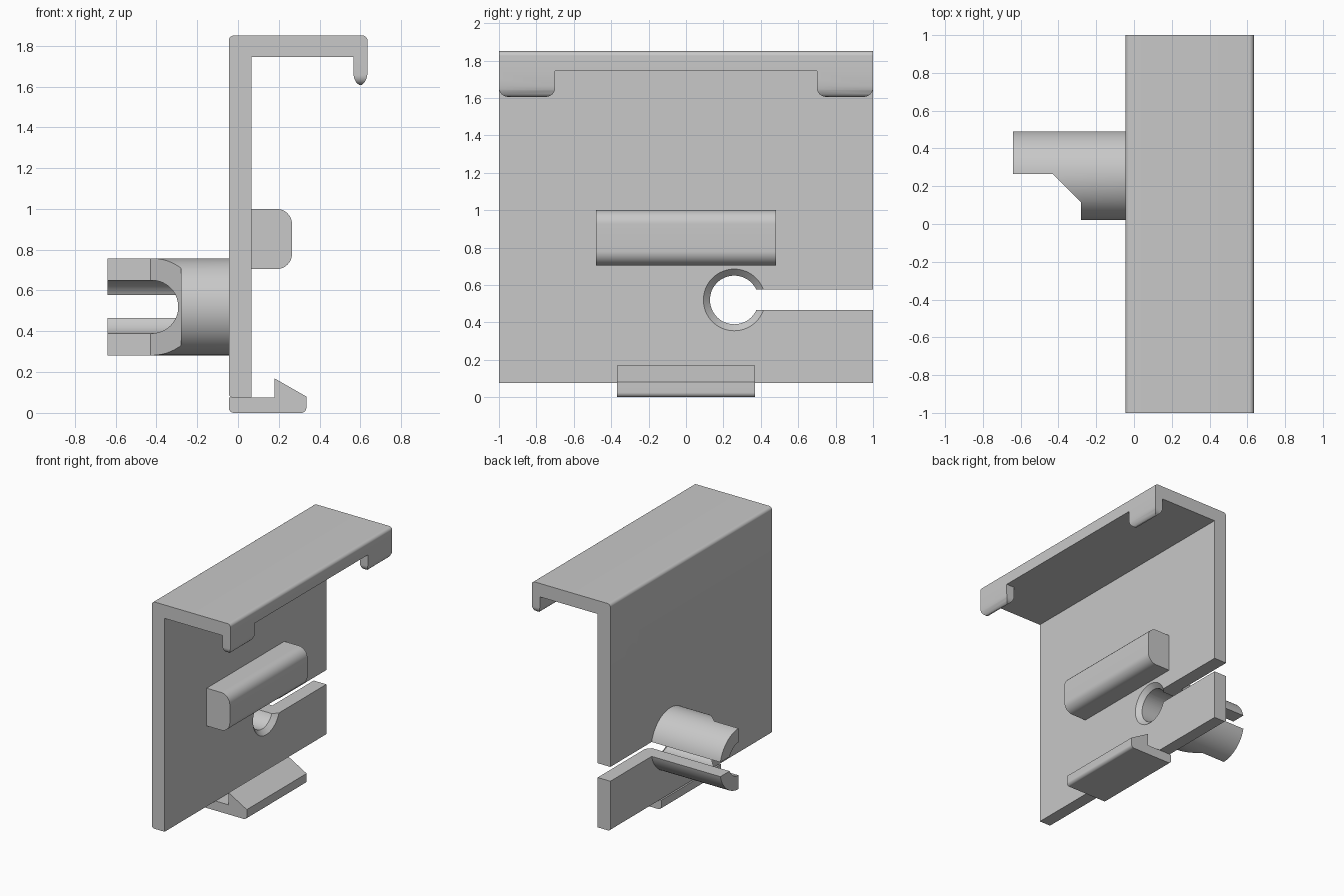
import bpy, bmesh, math
from mathutils import Vector, Matrix

old = bpy.data.objects.get("Cube")
if old:
    bpy.data.objects.remove(old, do_unlink=True)

GREY = (0.58, 0.58, 0.58, 1)
mat = bpy.data.materials.new("plain grey")
mat.use_nodes = True
mat.diffuse_color = GREY
mat.node_tree.nodes["Principled BSDF"].inputs["Base Color"].default_value = GREY


def finish(name, bm):
    bmesh.ops.recalc_face_normals(bm, faces=bm.faces)
    mesh = bpy.data.meshes.new(name)
    bm.to_mesh(mesh)
    bm.free()
    mesh.materials.append(mat)
    ob = bpy.data.objects.new(name, mesh)
    bpy.context.collection.objects.link(ob)
    return ob


def rounded(points, steps=8):
    """Outline from (u, v) or (u, v, radius) corners, filleted where a radius is given."""
    out = []
    for i, p in enumerate(points):
        c = Vector(p[:2])
        if len(p) < 3:
            out.append(c)
            continue
        r = p[2]
        a = (Vector(points[i - 1][:2]) - c).normalized()
        b = (Vector(points[(i + 1) % len(points)][:2]) - c).normalized()
        half = a.angle(b) / 2
        centre = c + (a + b).normalized() * r / math.sin(half)
        start = c + a * r / math.tan(half) - centre
        end = c + b * r / math.tan(half) - centre
        for k in range(steps + 1):
            spoke = start.lerp(end, k / steps).normalized()
            out.append(centre + spoke * r)
    return out


def prism(name, points, axis, lo, hi):
    """Extrude an outline along one axis."""
    place = {"X": lambda u, v, d: (d, u, v),
             "Y": lambda u, v, d: (u, d, v),
             "Z": lambda u, v, d: (u, v, d)}[axis]
    bm = bmesh.new()
    face = bm.faces.new([bm.verts.new(place(u, v, lo)) for u, v in rounded(points)])
    new = bmesh.ops.extrude_face_region(bm, geom=[face])["geom"]
    shift = Vector(place(0, 0, hi - lo))
    bmesh.ops.translate(bm, vec=shift, verts=[v for v in new if isinstance(v, bmesh.types.BMVert)])
    return finish(name, bm)


def box(name, x0, x1, y0, y1, z0, z1):
    return prism(name, [(x0, z0), (x1, z0), (x1, z1), (x0, z1)], "Y", y0, y1)


def barrel(name, r0, r1, x0, x1):
    """Cylinder or cone along x on the socket axis."""
    bm = bmesh.new()
    bmesh.ops.create_cone(bm, cap_ends=True, segments=64, radius1=r0, radius2=r1, depth=x1 - x0,
                          matrix=Matrix.Translation(((x0 + x1) / 2, SOCKET_Y, SOCKET_Z))
                          @ Matrix.Rotation(math.pi / 2, 4, "Y"))
    return finish(name, bm)


def combine(target, other, operation):
    mod = target.modifiers.new(operation.lower(), "BOOLEAN")
    mod.operation, mod.object, mod.solver = operation, other, "EXACT"
    bpy.context.view_layer.objects.active = target
    bpy.ops.object.modifier_apply(modifier=mod.name)
    bpy.data.objects.remove(other, do_unlink=True)


SOCKET_Y, SOCKET_Z = 0.258, 0.52
BACK, FACE, EDGE = -0.045, 0.065, 0.635

# Back plate and top flange
body = prism("bracket_body", [
    (BACK, 0.075, 0.02), (FACE, 0.075), (FACE, 1.745), (EDGE, 1.745),
    (EDGE, 1.85, 0.025), (BACK, 1.85, 0.025)], "Y", -1, 1)

# Split socket on the back, with its front half trimmed away
socket = barrel("socket", 0.238, 0.238, -0.64, 0)
combine(socket, prism("trim", [(-0.8, 0.265), (-0.43, 0.265), (-0.28, 0.115), (-0.28, -0.2),
                               (-0.8, -0.2)], "Z", 0.1, 0.9), "DIFFERENCE")
combine(body, socket, "UNION")

# Bore, countersink and the slot running out to the side
combine(body, barrel("bore", 0.13, 0.13, -0.9, 0.3), "DIFFERENCE")
combine(body, barrel("countersink", 0.125, 0.17, 0.025, 0.07), "DIFFERENCE")
combine(body, box("slot", -0.9, 0.3, SOCKET_Y, 1.2, 0.465, 0.577), "DIFFERENCE")

# Hooks at both ends of the flange lip
for side, (y0, y1) in {"front": (-1, -0.7), "back": (0.7, 1)}.items():
    hook = prism(side + "_hook", [
        (0.565, 1.745), (0.565, 1.665), (0.569, 1.642), (0.58, 1.62), (0.592, 1.609), (0.6, 1.606),
        (0.608, 1.609), (0.62, 1.62), (0.631, 1.642), (EDGE, 1.665), (EDGE, 1.745)], "Y", y0, y1)
    outline = prism("hook_outline", [(y0, 1.8), (y0, 1.606, 0.048), (y1, 1.606, 0.048),
                                     (y1, 1.8)], "X", 0.5, 0.7)
    combine(hook, outline, "INTERSECT")

# Spacer bar on the face of the plate
prism("spacer_bar", [(FACE, 0.705), (0.265, 0.705, 0.075), (0.265, 1.0, 0.075),
                     (FACE, 1.0)], "Y", -0.48, 0.48)

# Barbed clip under the plate
prism("barbed_clip", [
    (BACK, 0, 0.025), (0.335, 0, 0.025), (0.335, 0.08), (0.178, 0.17), (0.178, 0.075),
    (BACK, 0.075)], "Y", -0.37, 0.37)

# Smooth the rounded faces, keep the real edges sharp
for ob in bpy.context.scene.objects:
    ob.select_set(ob.type == "MESH" and mat.name in ob.data.materials)
bpy.ops.object.shade_smooth_by_angle(angle=math.radians(30))
